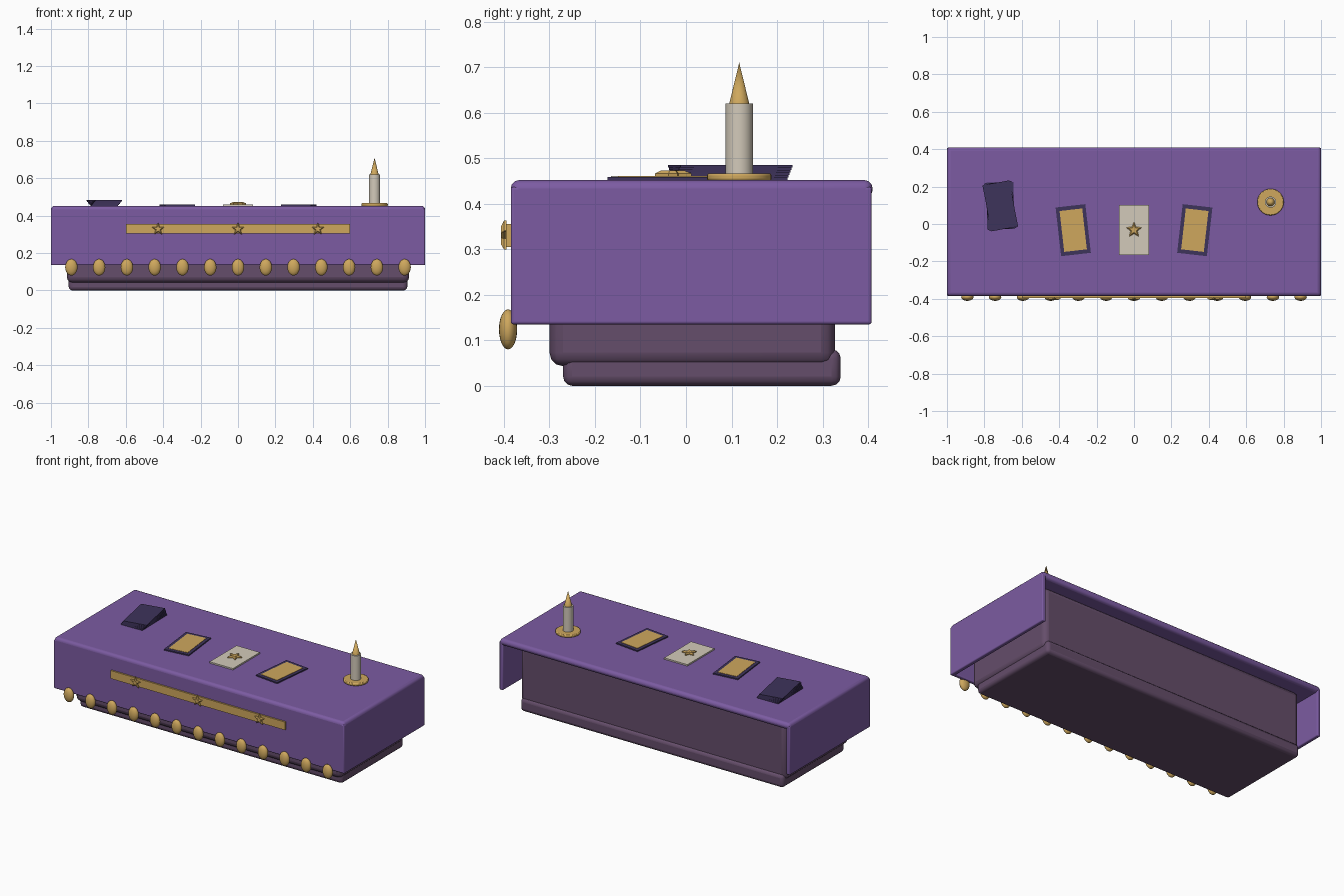
import bpy, bmesh, math
from mathutils import Matrix

if "Cube" in bpy.data.objects:
    bpy.data.objects.remove(bpy.data.objects["Cube"])


def material(name, rgb):
    m = bpy.data.materials.new(name)
    m.diffuse_color = (*rgb, 1)
    m.use_nodes = True
    m.node_tree.nodes["Principled BSDF"].inputs["Base Color"].default_value = m.diffuse_color
    return m


PURPLE = material("purple cloth", (0.20, 0.105, 0.36))
WOOD = material("plum wood", (0.13, 0.075, 0.145))
NAVY = material("dark indigo", (0.048, 0.033, 0.105))
GOLD = material("gold", (0.62, 0.39, 0.11))
CREAM = material("cream", (0.65, 0.59, 0.49))


def finish(name, bm, mat, bevel=0.0, segments=3, smooth=True):
    bmesh.ops.recalc_face_normals(bm, faces=bm.faces[:])
    mesh = bpy.data.meshes.new(name)
    bm.to_mesh(mesh)
    bm.free()
    mesh.materials.append(mat)
    ob = bpy.data.objects.new(name, mesh)
    bpy.context.collection.objects.link(ob)
    if bevel:
        mod = ob.modifiers.new("bevel", 'BEVEL')
        mod.width, mod.segments = bevel, segments
    if smooth:
        bpy.ops.object.select_all(action='DESELECT')
        ob.select_set(True)
        bpy.context.view_layer.objects.active = ob
        bpy.ops.object.shade_smooth_by_angle(angle=math.radians(35))
    return ob


def box(name, lo, hi, mat, bevel=0.0, turn=0.0):
    """Box between two corners, turned in degrees about its own upright axis."""
    mid = [(a + b) / 2 for a, b in zip(lo, hi)]
    size = [b - a for a, b in zip(lo, hi)]
    bm = bmesh.new()
    bmesh.ops.create_cube(bm, size=1, matrix=Matrix.Translation(mid)
                          @ Matrix.Rotation(math.radians(turn), 4, 'Z')
                          @ Matrix.Diagonal((*size, 1)))
    return finish(name, bm, mat, bevel, smooth=bevel > 0)


def plate(name, x, y, z, w, l, h, mat, turn=0.0):
    return box(name, (x - w / 2, y - l / 2, z), (x + w / 2, y + l / 2, z + h), mat, turn=turn)


def cone(name, x, y, z0, z1, r0, r1, mat, bevel=0.0):
    bm = bmesh.new()
    bmesh.ops.create_cone(bm, cap_ends=True, segments=32, radius1=r0, radius2=r1, depth=z1 - z0,
                          matrix=Matrix.Translation((x, y, (z0 + z1) / 2)))
    return finish(name, bm, mat, bevel, 2)


def star(name, loc, radius, depth, upright):
    """Five-pointed star with sloping sides."""
    bm = bmesh.new()
    rings = []
    for z, scale in ((0, 1), (depth * 0.5, 1), (depth, 0.65)):
        ring = []
        for i in range(10):
            r = radius * scale * (1 if i % 2 == 0 else 0.45)
            a = math.pi / 2 + i * math.pi / 5
            ring.append(bm.verts.new((r * math.cos(a), r * math.sin(a), z)))
        rings.append(ring)
    bm.faces.new(rings[0])
    bm.faces.new(rings[2])
    for a, b in zip(rings, rings[1:]):
        for i in range(10):
            j = (i + 1) % 10
            bm.faces.new((a[i], a[j], b[j], b[i]))
    m = Matrix.Translation(loc)
    if upright:
        m = m @ Matrix.Rotation(math.pi / 2, 4, 'X')
    bmesh.ops.transform(bm, matrix=m, verts=bm.verts[:])
    return finish(name, bm, GOLD, smooth=False)


# Table body and plinth
box("table_body", (-0.915, -0.30, 0.043), (0.915, 0.327, 0.42), WOOD, 0.03)
box("plinth", (-0.905, -0.27, 0.0), (0.905, 0.34, 0.08), WOOD, 0.02)

# Cloth: top, front drop and two side drops, open at the back
TOP = 0.452
box("cloth_top", (-1, -0.385, 0.412), (1, 0.41, TOP), PURPLE, 0.018)
box("cloth_front", (-0.998, -0.385, 0.135), (0.998, -0.36, 0.437), PURPLE, 0.006)
for side, label in ((-1, "left"), (1, "right")):
    xs = sorted((side * 0.975, side * 1.0))
    box("cloth_side_" + label, (xs[0], -0.385, 0.135), (xs[1], 0.408, 0.437), PURPLE, 0.006)

# Gold trim band with stars
box("trim_band", (-0.6, -0.395, 0.305), (0.6, -0.38, 0.355), GOLD)
for x in (-0.427, 0, 0.427):
    star("trim_star", (x, -0.394, 0.328), 0.035, 0.012, True)

# Row of tassels along the front hem
for i in range(13):
    bm = bmesh.new()
    bmesh.ops.create_uvsphere(bm, u_segments=20, v_segments=12, radius=1,
                              matrix=Matrix.Translation((-0.891 + i * 0.1485, -0.391, 0.124))
                              @ Matrix.Diagonal((0.033, 0.02, 0.044, 1)))
    finish("tassel", bm, GOLD)

# Fanned deck, each card turned a little further
for i in range(6):
    plate("deck_card", -0.715, 0.097, TOP + i * 0.0055, 0.145, 0.25, 0.0055, NAVY, 1 + i * 2)

# Two dealt cards with gold faces
for side in (-1, 1):
    x, turn = side * 0.325, -side * 6.5
    plate("card_border", x, -0.033, TOP - 0.001, 0.16, 0.262, 0.008, NAVY, turn)
    plate("card_face", x, -0.033, TOP + 0.006, 0.122, 0.22, 0.003, GOLD, turn)

# Centre card with a star
plate("centre_card", 0, -0.032, TOP - 0.001, 0.16, 0.265, 0.01, CREAM)
star("card_star", (0, -0.032, TOP + 0.008), 0.044, 0.013, False)

# Candle on a dish
CX, CY = 0.73, 0.117
cone("candle_dish", CX, CY, TOP - 0.002, 0.467, 0.071, 0.071, GOLD, 0.005)
cone("candle", CX, CY, 0.46, 0.62, 0.03, 0.03, CREAM)
cone("flame", CX, CY, 0.62, 0.71, 0.022, 0.0, GOLD)
